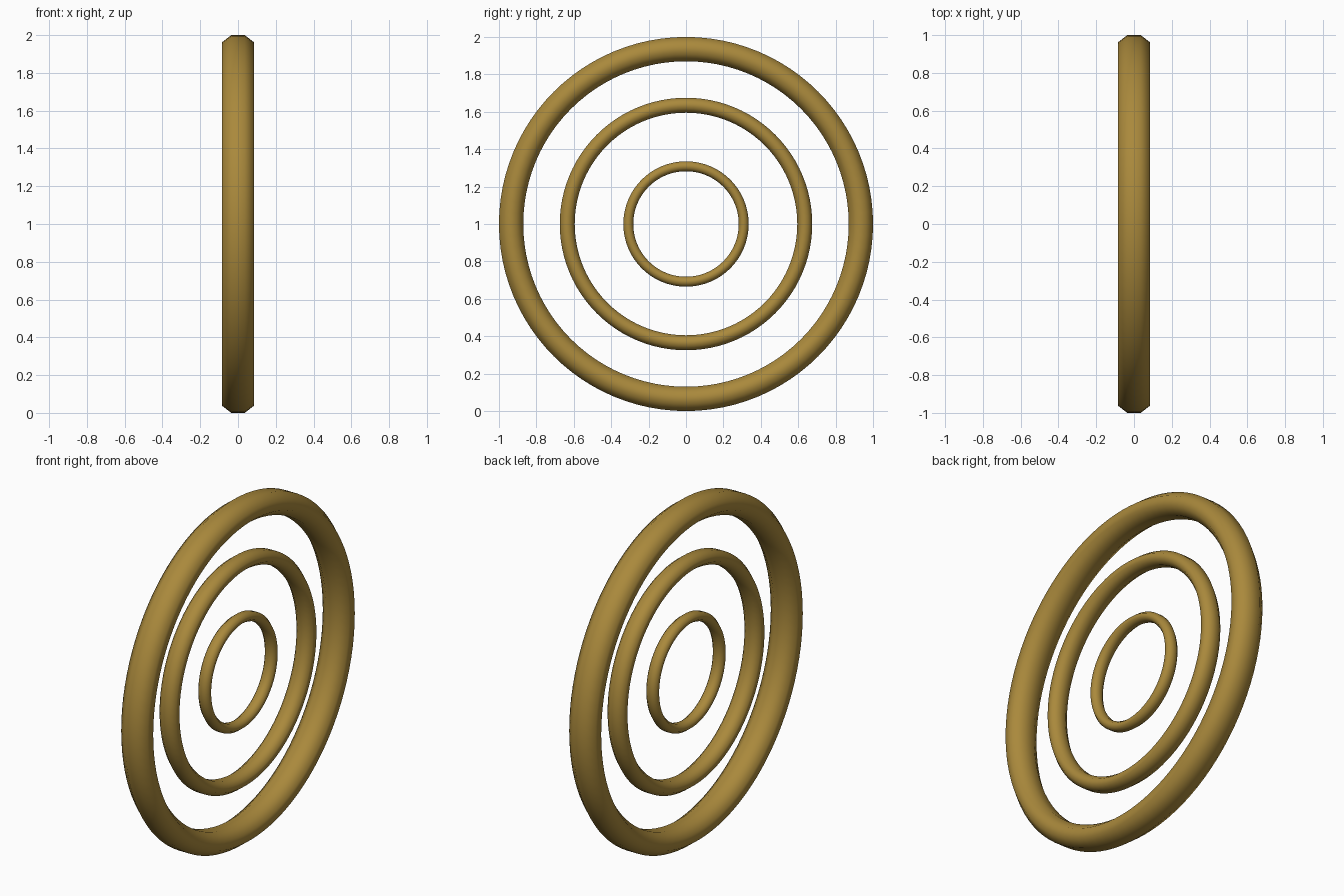
import bpy
import bmesh
from math import cos, sin, pi, tau

cube = bpy.data.objects.get("Cube")
if cube:
    bpy.data.objects.remove(cube, do_unlink=True)

gold = bpy.data.materials.new("antique_gold")
gold.use_nodes = True
colour = (0.40, 0.25, 0.045, 1)
gold.diffuse_color = colour
gold.node_tree.nodes["Principled BSDF"].inputs["Base Color"].default_value = colour


def ring(name, inner, outer, half_width, segments=96, sides=8):
    """Upright ring around the x axis with a flattened octagonal section."""
    centre, half_depth = (inner + outer) / 2, (outer - inner) / 2
    scale = 1 / cos(pi / sides)
    bm = bmesh.new()
    loops = []
    for i in range(segments):
        a = tau * i / segments
        loop = []
        for j in range(sides):
            b = tau * (j + 0.5) / sides
            r = centre + half_depth * scale * cos(b)
            x = half_width * scale * sin(b)
            loop.append(bm.verts.new((x, r * cos(a), r * sin(a))))
        loops.append(loop)
    for i in range(segments):
        p, q = loops[i], loops[(i + 1) % segments]
        for j in range(sides):
            k = (j + 1) % sides
            bm.faces.new((p[j], q[j], q[k], p[k])).smooth = True
    bmesh.ops.recalc_face_normals(bm, faces=bm.faces)
    mesh = bpy.data.meshes.new(name)
    bm.to_mesh(mesh)
    bm.free()
    mesh.materials.append(gold)
    obj = bpy.data.objects.new(name, mesh)
    obj.location.z = 1
    bpy.context.collection.objects.link(obj)


# Three concentric rings
ring("outer_ring", 0.87, 1.0, 0.085)
ring("middle_ring", 0.595, 0.675, 0.053)
ring("inner_ring", 0.282, 0.335, 0.034)
